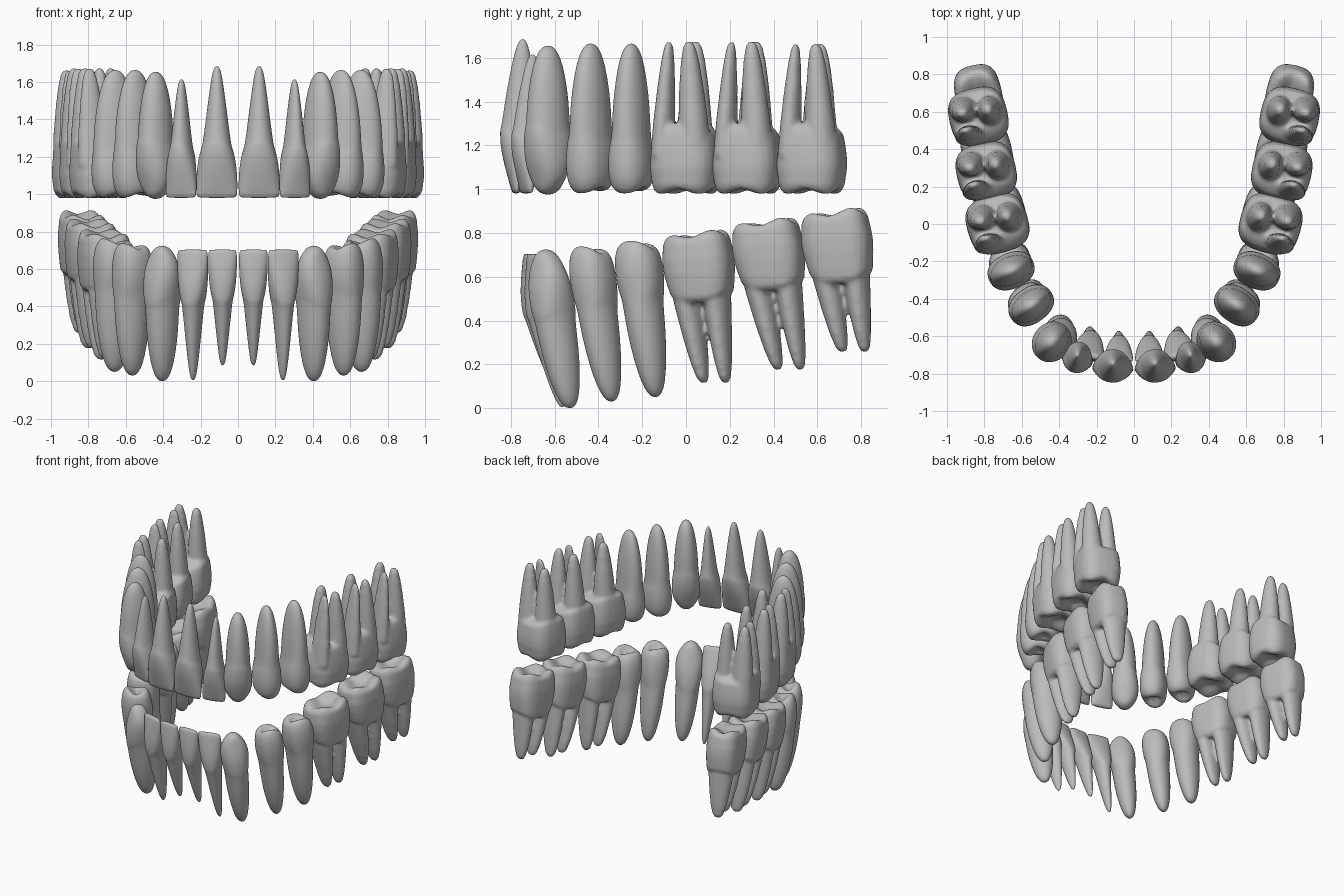
import bpy, bmesh, math
from mathutils import Vector

if "Cube" in bpy.data.objects:
    bpy.data.objects.remove(bpy.data.objects["Cube"])

enamel = bpy.data.materials.new("enamel_grey")
enamel.use_nodes = True
GREY = (0.5, 0.5, 0.5, 1)
enamel.diffuse_color = GREY
enamel.node_tree.nodes["Principled BSDF"].inputs["Base Color"].default_value = GREY

SEG = 24
NAMES = ["central_incisor", "lateral_incisor", "canine", "first_premolar",
         "second_premolar", "first_molar", "second_molar", "third_molar"]
KINDS = ["incisor"] * 2 + ["canine"] + ["premolar"] * 2 + ["molar"] * 3
ANGLES = [-88, -74, -50, -36, -24, -16, -13, -13]   # outward direction of each tooth

# x, y, biting height, root tip height, crown length, width, depth, lean in y
UPPER = [
    (.113, -.765, .98, 1.685, .28, .224, .18, .02),
    (.302, -.72, .98, 1.615, .26, .172, .17, .02),
    (.44, -.63, .975, 1.655, .29, .205, .23, 0),
    (.55, -.435, .975, 1.665, .25, .195, .26, 0),
    (.657, -.25, .975, 1.665, .24, .195, .26, 0),
    (.73, .0, .975, 1.675, .24, .315, .33, .01),
    (.79, .28, .975, 1.675, .24, .31, .32, .01),
    (.832, .573, .975, 1.665, .24, .31, .315, .01),
]
LOWER = [
    (.082, -.718, .705, .085, .27, .156, .15, .13),
    (.24, -.69, .705, .005, .28, .172, .16, .125),
    (.405, -.64, .725, 0, .3, .2, .21, .11),
    (.565, -.44, .745, .03, .27, .2, .22, .1),
    (.66, -.225, .77, .05, .26, .215, .23, .085),
    (.715, .045, .805, .115, .24, .32, .27, .085),
    (.785, .36, .86, .175, .24, .32, .27, .11),
    (.83, .675, .905, .255, .25, .32, .25, .09),
]

# biting surface rings from the middle out: scale, cusp weight
CAPS = {
    "incisor": [],
    "canine": [(.08, 1), (.3, .9), (.5, .65)],
    "premolar": [(.1, .3), (.3, .5), (.5, .95), (.7, .9)],
    "molar": [(.08, .1), (.28, .25), (.5, .75), (.7, 1), (.84, .9)],
}
# crown rings: part of crown length, width scale, depth scale
CROWNS = {
    "incisor": [(0, .92, .14), (.04, .98, .24), (.3, 1, .5), (.65, .94, .88), (.9, .82, 1), (1, .76, 1)],
    "canine": [(.23, .82, .62), (.42, .99, .8), (.65, 1, .96), (.9, .92, 1), (1, .88, .98)],
    "premolar": [(.26, .9, .9), (.46, 1, 1), (.75, .98, 1), (1, .9, .94)],
    "molar": [(.24, .93, .94), (.5, 1, 1), (.75, .99, .99), (1, .94, .95), (1.2, .88, .9), (1.3, .7, .7)],
}
# root rings: part of root length, width scale, depth scale
ROOTS = {
    "incisor": [(.04, .69, .93), (.3, .55, .82), (.6, .4, .62), (.88, .25, .38), (.97, .15, .2), (1, .05, .07)],
    "canine": [(.04, .84, .95), (.35, .8, .91), (.65, .66, .76), (.86, .48, .55), (.96, .3, .34), (1, .1, .12)],
}
ROOTS["premolar"] = ROOTS["canine"]

# molar roots: start u, end u, start v, end v, half width, half depth
MOLAR_ROOTS = {
    "upper": [(-.3, -.21, .22, .26, .16, .25), (.2, .09, .22, .26, .23, .25),
              (.06, .05, -.22, -.17, .27, .23)],
    "lower": [(-.235, -.16, 0, 0, .21, .42), (.225, .165, 0, 0, .2, .4)],
}


def ring(bm, place, a, b, height, power=2.0, u=0.0, v=0.0):
    """One superellipse loop; height is a function of the loop angle."""
    loop = []
    for i in range(SEG):
        th = 2 * math.pi * i / SEG
        c, s = math.cos(th), math.sin(th)
        pu = u + a * math.copysign(abs(c) ** (2 / power), c)
        pv = v + b * math.copysign(abs(s) ** (2 / power), s)
        loop.append(bm.verts.new(place(pu, pv, height(th))))
    return loop


def skin(bm, loops):
    for lo, hi in zip(loops, loops[1:]):
        for i in range(SEG):
            j = (i + 1) % SEG
            bm.faces.new((lo[i], lo[j], hi[j], hi[i]))
    bm.faces.new(loops[0])
    bm.faces.new(loops[-1])


def cusp(kind, th):
    """How far each kind of cusp rises around the biting surface."""
    if kind == "molar":
        return .55 + .45 * abs(math.sin(2 * th))
    if kind == "premolar":
        s = math.sin(th)
        return .4 + (.6 if s > 0 else .4) * abs(s)
    return 1.0


def tooth(jaw, side, index, row):
    x, y, z0, z1, crown, width, depth, lean = row
    kind, ang = KINDS[index], math.radians(ANGLES[index])
    out = Vector((math.cos(ang), math.sin(ang)))
    back = Vector((-out.y, out.x))
    length, up = abs(z1 - z0), math.copysign(1, z1 - z0)
    a, b = width / 2, depth / 2
    # lower molars bite on a plane that climbs toward the back
    tilt = .14 if jaw == "lower" and kind == "molar" else 0

    def place(u, v, t):
        p = Vector((x, y)) + back * u + out * v
        f = max(t / length, 0)
        return (side * p.x, p.y + lean * f ** 1.2, z0 + up * t + tilt * u * (1 - f))

    bm = bmesh.new()
    power = {"molar": 2.9, "premolar": 2.3}.get(kind, 2.2)
    relief = .24 * crown
    loops = []

    # biting surface
    for k, w in CAPS[kind]:
        loops.append(ring(bm, place, a * k, b * k,
                          lambda th: relief * (1 - w * cusp(kind, th)), power))
    # crown sides, with a scalloped neck
    for f, sa, sb in CROWNS[kind]:
        wave = .13 * crown * max(0, min(1, (f - .6) / .4))
        rim = relief * .3 if f < .3 and kind in ("molar", "premolar") else 0
        shift = .06 * depth * (1 - f) if kind == "incisor" else 0
        loops.append(ring(bm, place, a * sa, b * sb,
                          lambda th: f * crown - rim - wave * math.cos(2 * th) / 2, power, 0, shift))
    # single root continues the crown
    if kind != "molar":
        for f, sa, sb in ROOTS[kind]:
            wave = .13 * crown * max(0, 1 - f * 2.5)
            loops.append(ring(bm, place, a * sa, b * sb,
                              lambda th: crown + f * (length - crown) - wave * math.cos(2 * th) / 2))
    skin(bm, loops)

    # separate molar roots grow out of the crown
    if kind == "molar":
        for u0, u1, v0, v1, ra, rb in MOLAR_ROOTS[jaw]:
            legs = []
            for f, k in [(0, 1), (.3, .93), (.6, .76), (.82, .58), (.95, .4), (1, .2)]:
                t = .75 * crown + f * (length - .75 * crown)
                legs.append(ring(bm, place, width * ra * k, depth * rb * k, lambda th: t, 2,
                                 width * (u0 + (u1 - u0) * f), depth * (v0 + (v1 - v0) * f)))
            skin(bm, legs)

    bmesh.ops.recalc_face_normals(bm, faces=bm.faces)
    for face in bm.faces:
        face.smooth = True
    name = f"{jaw}_{'left' if side > 0 else 'right'}_{NAMES[index]}"
    mesh = bpy.data.meshes.new(name)
    bm.to_mesh(mesh)
    bm.free()
    mesh.materials.append(enamel)
    obj = bpy.data.objects.new(name, mesh)
    bpy.context.collection.objects.link(obj)

    # molars are fused into one skin, the others just rounded
    if kind == "molar":
        fuse = obj.modifiers.new("fuse", "REMESH")
        fuse.mode = "VOXEL"
        fuse.voxel_size = .012
        fuse.use_smooth_shade = True
        soft = obj.modifiers.new("soften", "SMOOTH")
        soft.factor, soft.iterations = .5, 5
    else:
        rounding = obj.modifiers.new("round", "SUBSURF")
        rounding.levels = rounding.render_levels = 1


for jaw, rows in (("upper", UPPER), ("lower", LOWER)):
    for index, row in enumerate(rows):
        for side in (1, -1):
            tooth(jaw, side, index, row)
